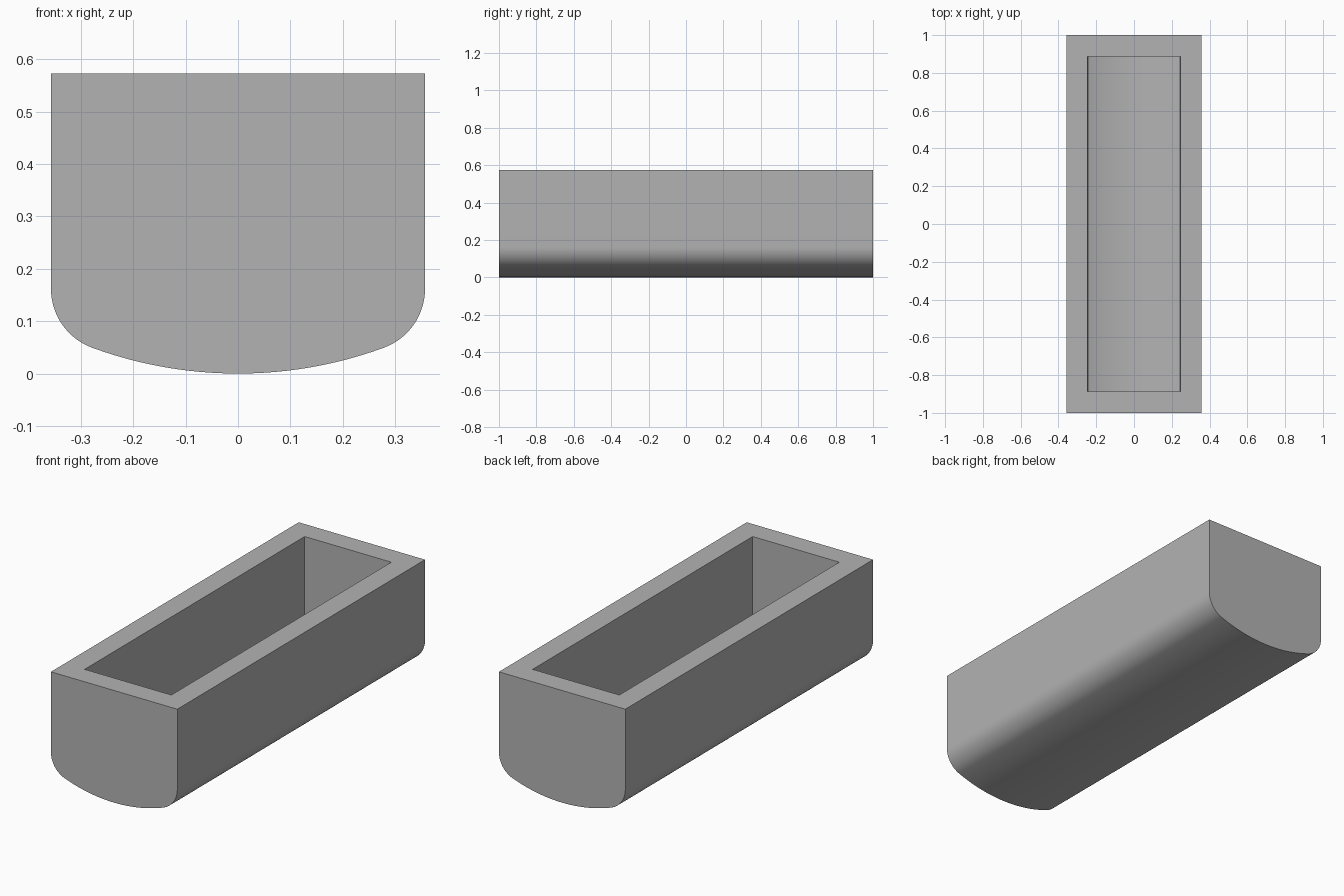
import bpy, bmesh
from math import sin, cos, asin, sqrt, pi, radians

if "Cube" in bpy.data.objects:
    bpy.data.objects.remove(bpy.data.objects["Cube"], do_unlink=True)

TOP, WALL = 0.573, 0.112
HALF_WIDTH, HALF_LENGTH = 0.357, 1.0
BELLY, CORNER = 0.81, 0.12


def cross_section(half_width, belly, corner):
    """U-shaped section: bowed bottom, tangent round corners, straight sides."""
    cx = half_width - corner
    cz = BELLY - sqrt((belly - corner) ** 2 - cx ** 2)
    tilt = asin(cx / (belly - corner))
    right = []
    for i in range(1, 13):
        a = tilt * i / 12
        right.append((belly * sin(a), BELLY - belly * cos(a)))
    for i in range(1, 17):
        a = tilt + (pi / 2 - tilt) * i / 16
        right.append((cx + corner * sin(a), cz - corner * cos(a)))
    right.append((half_width, TOP))
    left = [(-x, z) for x, z in reversed(right)]
    return left + [(0, BELLY - belly)] + right


def shell(bm, section, half_length):
    """Sweep the section along y, close both ends and return the rim corners."""
    front = [bm.verts.new((x, -half_length, z)) for x, z in section]
    back = [bm.verts.new((x, half_length, z)) for x, z in section]
    for i in range(len(section) - 1):
        bm.faces.new((front[i], front[i + 1], back[i + 1], back[i]))
    bm.faces.new(front)
    bm.faces.new(back)
    return front[0], front[-1], back[-1], back[0]


# Trough body: outer hull, hollow of constant wall thickness, flat rim
bm = bmesh.new()
outer = shell(bm, cross_section(HALF_WIDTH, BELLY, CORNER), HALF_LENGTH)
inner = shell(bm, cross_section(HALF_WIDTH - WALL, BELLY - WALL, CORNER - WALL),
              HALF_LENGTH - WALL)
for i in range(4):
    j = (i + 1) % 4
    bm.faces.new((outer[i], outer[j], inner[j], inner[i]))
bmesh.ops.recalc_face_normals(bm, faces=bm.faces[:])
mesh = bpy.data.meshes.new("trough")
bm.to_mesh(mesh)
bm.free()
trough = bpy.data.objects.new("trough", mesh)
bpy.context.collection.objects.link(trough)

# Plain grey material
grey = bpy.data.materials.new("plain grey")
grey.use_nodes = True
colour = (0.45, 0.45, 0.45, 1)
grey.diffuse_color = colour
grey.node_tree.nodes["Principled BSDF"].inputs["Base Color"].default_value = colour
mesh.materials.append(grey)

# Smooth curves, crisp rim and ends
bpy.ops.object.select_all(action="DESELECT")
trough.select_set(True)
bpy.context.view_layer.objects.active = trough
bpy.ops.object.shade_smooth_by_angle(angle=radians(30))
